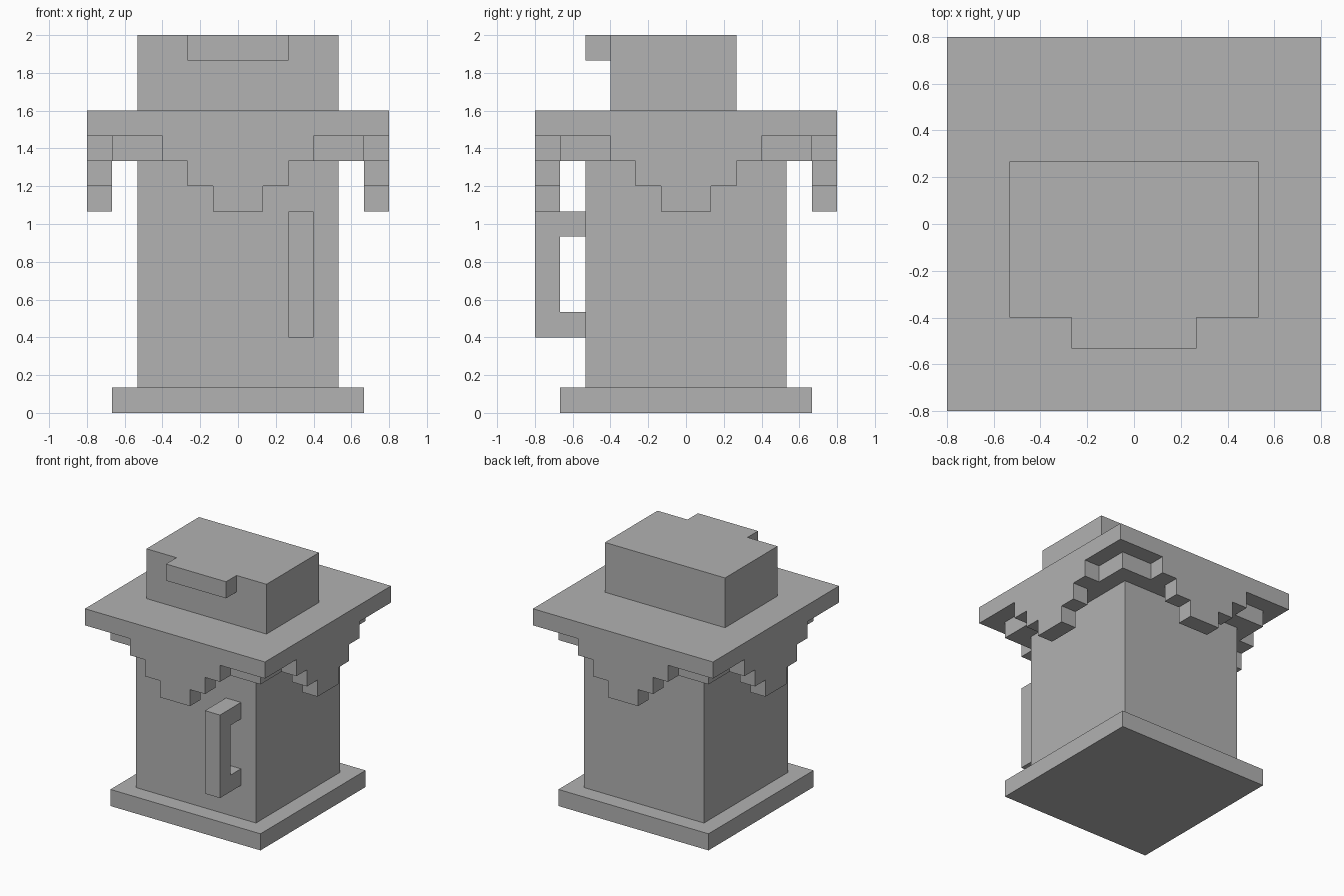
import bpy
import bmesh
import math
from mathutils import Matrix

U = 2 / 15  # one block of the grid everything is built on

if "Cube" in bpy.data.objects:
    bpy.data.objects.remove(bpy.data.objects["Cube"])

GREY = (0.445, 0.445, 0.445, 1)
grey = bpy.data.materials.new("plain_grey")
grey.use_nodes = True
grey.diffuse_color = GREY
grey.node_tree.nodes["Principled BSDF"].inputs["Base Color"].default_value = GREY


def finish(name, bm):
    bmesh.ops.scale(bm, vec=(U, U, U), verts=bm.verts)
    bmesh.ops.recalc_face_normals(bm, faces=bm.faces)
    mesh = bpy.data.meshes.new(name)
    bm.to_mesh(mesh)
    bm.free()
    mesh.materials.append(grey)
    obj = bpy.data.objects.new(name, mesh)
    bpy.context.collection.objects.link(obj)
    return obj


def box(name, x, y, z):
    """Box between (low, high) block limits on each axis."""
    bm = bmesh.new()
    bmesh.ops.create_cube(bm, size=1)
    for v in bm.verts:
        v.co = [lim[c > 0] for lim, c in zip((x, y, z), v.co)]
    return finish(name, bm)


def prism(name, profile, origin, along, depth, turn=0):
    """Extrude a flat profile; origin maps a profile point to 3D."""
    bm = bmesh.new()
    face = bm.faces.new([bm.verts.new(origin(a, b)) for a, b in profile])
    out = bmesh.ops.extrude_face_region(bm, geom=[face])["geom"]
    moved = [g for g in out if isinstance(g, bmesh.types.BMVert)]
    bmesh.ops.translate(bm, vec=[c * depth for c in along], verts=moved)
    bmesh.ops.rotate(bm, cent=(0, 0, 0), verts=bm.verts,
                     matrix=Matrix.Rotation(turn, 3, "Z"))
    return finish(name, bm)


# Base, body and eaves
box("base_slab", (-5, 5), (-5, 5), (0, 1))
box("body", (-4, 4), (-4, 4), (1, 10))
box("eave_support", (-5, 5), (-5, 5), (10, 11))
box("roof_plate", (-6, 6), (-6, 6), (11, 12))

# Stepped drape hanging from each edge of the roof plate
half = [(3, 11), (3, 10), (2, 10), (2, 9), (1, 9), (1, 8)]
steps = half + [(-x, z) for x, z in reversed(half)]
for i, side in enumerate(("front", "left", "back", "right")):
    prism(side + "_drape", steps, lambda x, z: (x, -6, z),
          (0, 1, 0), 1, i * math.pi / 2)

# Top block with its front lip
box("top_block", (-4, 4), (-3, 2), (12, 15))
box("top_lip", (-2, 2), (-4, -3), (14, 15))

# Door handle, a bracket standing off the front
bracket = [(-4, 3), (-6, 3), (-6, 8), (-4, 8), (-4, 7), (-5, 7), (-5, 4), (-4, 4)]
prism("door_handle", bracket, lambda y, z: (2, y, z), (1, 0, 0), 1)
